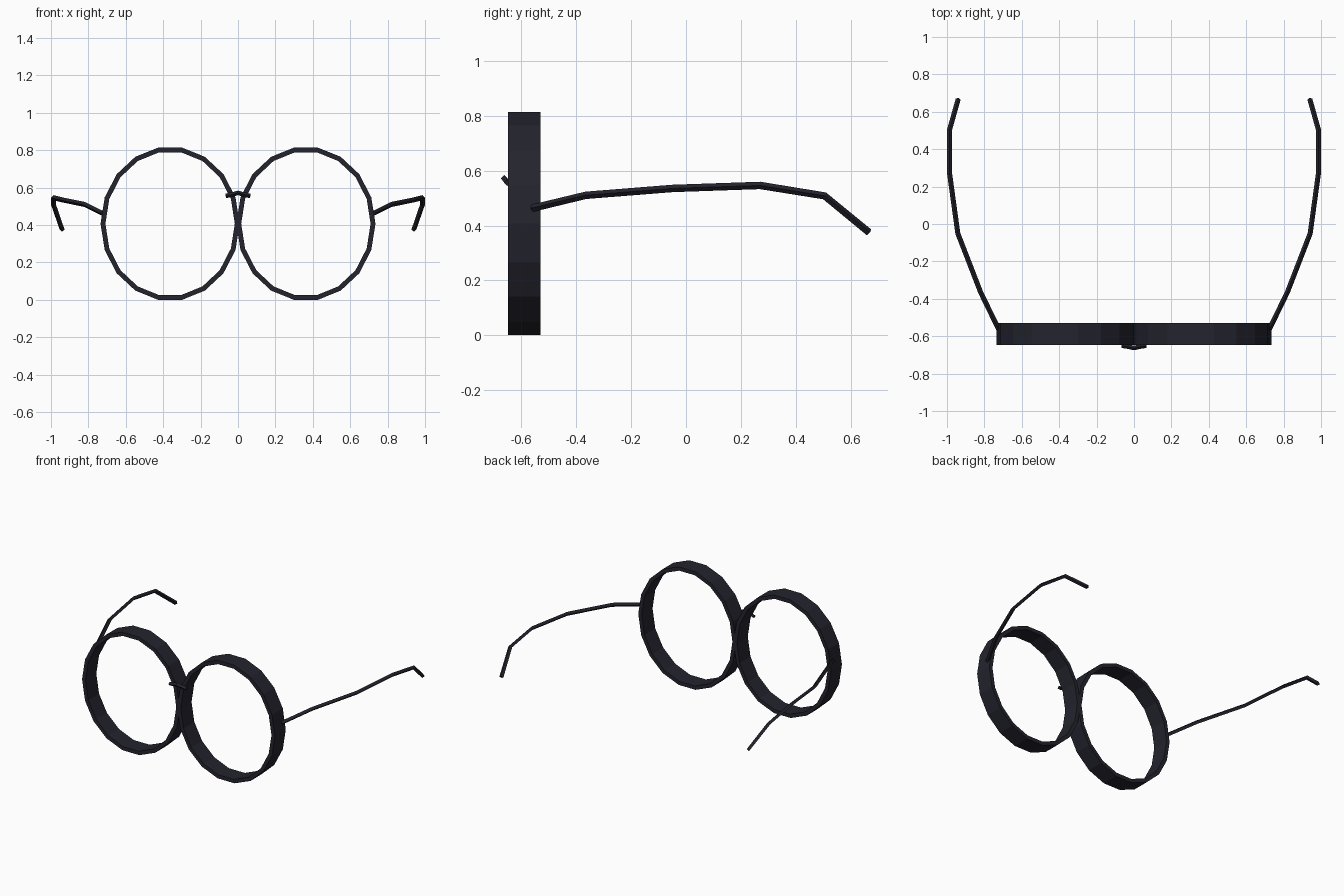
import bpy, bmesh
from math import cos, sin, tau
from mathutils import Vector

cube = bpy.data.objects.get("Cube")
if cube:
    bpy.data.objects.remove(cube, do_unlink=True)

# Single dark frame colour
COLOR = (0.017, 0.017, 0.027, 1)
frame = bpy.data.materials.new("dark_frame")
frame.use_nodes = True
frame.diffuse_color = COLOR
bsdf = next(n for n in frame.node_tree.nodes if n.type == 'BSDF_PRINCIPLED')
bsdf.inputs["Base Color"].default_value = COLOR


def finish(name, bm):
    bmesh.ops.recalc_face_normals(bm, faces=bm.faces)
    mesh = bpy.data.meshes.new(name)
    bm.to_mesh(mesh)
    bm.free()
    mesh.materials.append(frame)
    obj = bpy.data.objects.new(name, mesh)
    bpy.context.collection.objects.link(obj)
    return obj


def bridge_rings(bm, a, b):
    n = len(a)
    for i in range(n):
        j = (i + 1) % n
        bm.faces.new((a[i], a[j], b[j], b[i]))


def rim(name, cx):
    """Deep faceted oval hoop with a rectangular section."""
    bm = bmesh.new()
    cz, rx, rz, wall, sides = 0.407, 0.372, 0.413, 0.026, 18
    y0, y1 = -0.648, -0.53
    rings = []
    for inset, y in ((0, y0), (0, y1), (wall, y1), (wall, y0)):
        rings.append([bm.verts.new((cx + (rx - inset) * cos(tau * i / sides), y,
                                    cz + (rz - inset) * sin(tau * i / sides)))
                      for i in range(sides)])
    for k in range(4):
        bridge_rings(bm, rings[k], rings[(k + 1) % 4])
    return finish(name, bm)


def rod(name, points, radius, sides=4):
    """Thin faceted wire swept along a path, capped at both ends."""
    pts = [Vector(p) for p in points]
    bm = bmesh.new()
    rings = []
    for i, p in enumerate(pts):
        before = (p - pts[i - 1]).normalized() if i else Vector()
        after = (pts[i + 1] - p).normalized() if i < len(pts) - 1 else Vector()
        tangent = (before + after).normalized()
        side = tangent.cross(Vector((0, 0, 1))).normalized()
        up = side.cross(tangent)
        rings.append([bm.verts.new(p + radius * (side * cos(tau * k / sides)
                                                 + up * sin(tau * k / sides)))
                      for k in range(sides)])
    for a, b in zip(rings, rings[1:]):
        bridge_rings(bm, a, b)
    bm.faces.new(rings[0])
    bm.faces.new(rings[-1])
    return finish(name, bm)


# Rims and temple arms, mirrored left and right
ARM = [(0.725, -0.56, 0.463), (0.82, -0.365, 0.51), (0.942, -0.05, 0.535),
       (0.986, 0.27, 0.546), (0.986, 0.505, 0.508), (0.94, 0.667, 0.375)]
for label, s in (("left", 1), ("right", -1)):
    rim(label + "_rim", s * 0.363)
    rod(label + "_temple_arm", [(s * x, y, z) for x, y, z in ARM], 0.0135)

# Small arched nose bridge in front of the rims
HALF = [(0.065, -0.651, 0.556), (0.035, -0.655, 0.562)]
rod("nose_bridge", [(-x, y, z) for x, y, z in HALF] + [(0, -0.663, 0.572)] + HALF[::-1], 0.012)
